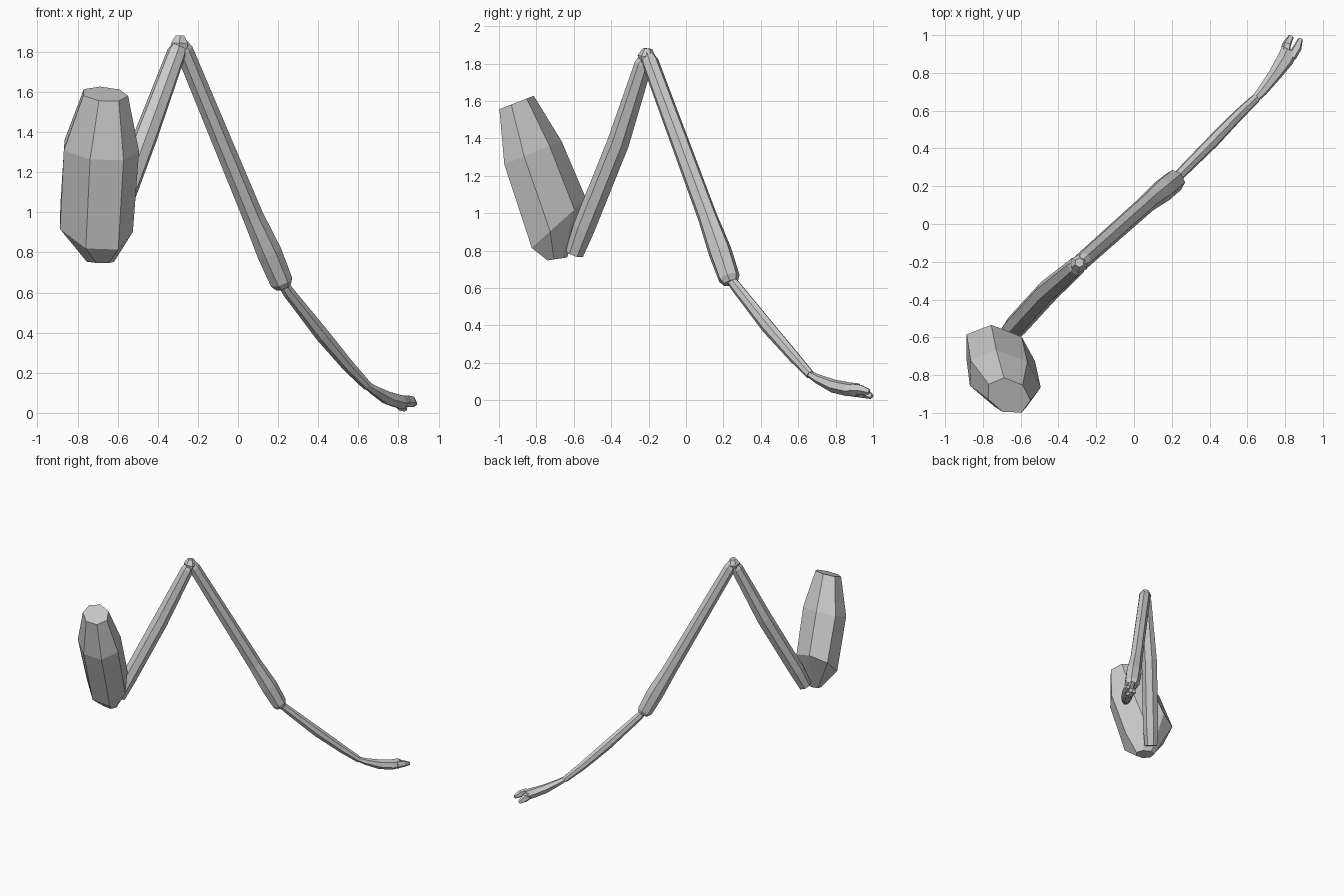
import bpy, bmesh
from math import sin, cos, tau, radians
from mathutils import Vector


def loft(name, rings):
    """Skin a list of equal-length vertex rings and cap both ends."""
    bm = bmesh.new()
    loops = [[bm.verts.new(p) for p in r] for r in rings]
    for a, b in zip(loops, loops[1:]):
        for i in range(len(a)):
            j = (i + 1) % len(a)
            bm.faces.new((a[i], a[j], b[j], b[i]))
    bm.faces.new(loops[0])
    bm.faces.new(loops[-1])
    bmesh.ops.recalc_face_normals(bm, faces=bm.faces[:])
    me = bpy.data.meshes.new(name)
    bm.to_mesh(me)
    bm.free()
    ob = bpy.data.objects.new(name, me)
    bpy.context.collection.objects.link(ob)
    return ob


# every leg segment lies close to this upright diagonal plane
SIDE = Vector((1, -1, 0)).normalized()


def limb(name, stations, sides=7, phase=0.2):
    """Stations: x, y, z, sideways radius, in-plane radius."""
    pts = [Vector(s[:3]) for s in stations]
    rings = []
    for k, s in enumerate(stations):
        d = (pts[min(k + 1, len(pts) - 1)] - pts[max(k - 1, 0)]).normalized()
        u = (SIDE - d * SIDE.dot(d)).normalized()
        v = d.cross(u)
        rings.append([pts[k] + u * s[3] * cos(phase + tau * i / sides)
                      + v * s[4] * sin(phase + tau * i / sides) for i in range(sides)])
    return loft(name, rings)


# hip barrel: rings are ellipses leaning with the sloped axis
def hip_ring(x, y, z, a, b, slope, sides=7):
    u, v = Vector((0.91, -0.41)), Vector((0.41, 0.91))
    ring = []
    for i in range(sides):
        t = radians(17) - tau * i / sides
        p = u * a * cos(t) + v * b * sin(t)
        ring.append((x + p.x, y + p.y, z + slope * p.y))
    return ring


loft("hip_barrel", [
    hip_ring(-0.69, -0.69, 0.755, 0.075, 0.05, 0.15),
    hip_ring(-0.715, -0.685, 0.94, 0.20, 0.14, 0.9),
    hip_ring(-0.69, -0.825, 1.32, 0.205, 0.15, 0.4),
    hip_ring(-0.665, -0.91, 1.59, 0.122, 0.09, 0.39),
])

# upper leg rising to the knee
limb("upper_leg", [
    (-0.675, -0.595, 0.785, 0.05, 0.05),
    (-0.63, -0.545, 0.92, 0.062, 0.06),
    (-0.46, -0.36, 1.38, 0.062, 0.06),
    (-0.305, -0.225, 1.80, 0.05, 0.048),
    (-0.295, -0.212, 1.835, 0.035, 0.033),
])

# knee joint
limb("knee", [
    (-0.295, -0.215, 1.79, 0.035, 0.035),
    (-0.29, -0.21, 1.84, 0.05, 0.048),
    (-0.288, -0.205, 1.88, 0.025, 0.025),
], sides=6)

# lower leg, thickening above the ankle
limb("lower_leg", [
    (-0.285, -0.205, 1.85, 0.03, 0.03),
    (-0.27, -0.192, 1.81, 0.046, 0.046),
    (0.075, 0.115, 0.98, 0.05, 0.056),
    (0.155, 0.18, 0.80, 0.062, 0.066),
    (0.215, 0.23, 0.655, 0.06, 0.058),
    (0.225, 0.24, 0.628, 0.042, 0.04),
])

# slim shin segment
limb("shin", [
    (0.22, 0.235, 0.65, 0.026, 0.026),
    (0.25, 0.27, 0.605, 0.029, 0.031),
    (0.42, 0.44, 0.39, 0.034, 0.038),
    (0.55, 0.575, 0.235, 0.03, 0.032),
    (0.645, 0.665, 0.135, 0.025, 0.024),
])

# foot
limb("foot", [
    (0.635, 0.655, 0.143, 0.02, 0.018),
    (0.68, 0.705, 0.113, 0.028, 0.025),
    (0.745, 0.79, 0.075, 0.036, 0.036),
    (0.80, 0.87, 0.058, 0.046, 0.038),
    (0.825, 0.92, 0.055, 0.047, 0.036),
], sides=6)

# two toe claws
limb("toe_left", [
    (0.80, 0.88, 0.055, 0.026, 0.034),
    (0.808, 0.95, 0.045, 0.025, 0.034),
    (0.832, 0.993, 0.018, 0.016, 0.013),
], sides=5)
limb("toe_right", [
    (0.835, 0.885, 0.06, 0.026, 0.032),
    (0.865, 0.935, 0.058, 0.024, 0.028),
    (0.882, 0.98, 0.045, 0.013, 0.015),
], sides=5)
